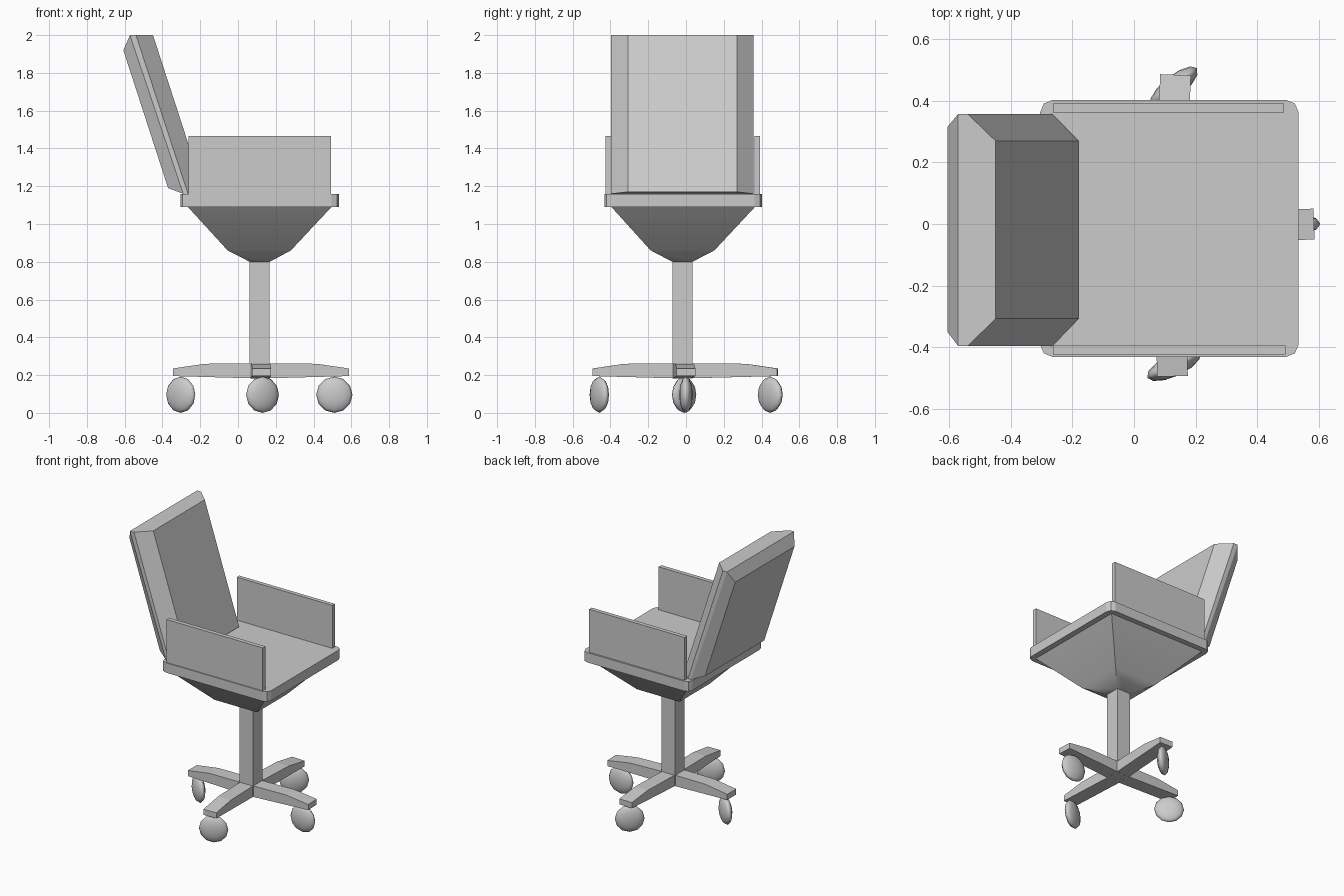
import bpy, bmesh, math
from mathutils import Vector

if "Cube" in bpy.data.objects:
    bpy.data.objects.remove(bpy.data.objects["Cube"])

HUB = Vector((0.115, -0.02, 0))


def finish(name, bm, smooth=False):
    bmesh.ops.recalc_face_normals(bm, faces=bm.faces)
    mesh = bpy.data.meshes.new(name)
    bm.to_mesh(mesh)
    bm.free()
    ob = bpy.data.objects.new(name, mesh)
    bpy.context.collection.objects.link(ob)
    if smooth:
        bpy.ops.object.select_all(action='DESELECT')
        bpy.context.view_layer.objects.active = ob
        ob.select_set(True)
        bpy.ops.object.shade_smooth_by_angle(angle=math.radians(35))
    return ob


def loft(name, rings, smooth=False):
    """Skin a stack of equal-length closed rings and cap both ends."""
    bm = bmesh.new()
    vs = [[bm.verts.new(p) for p in r] for r in rings]
    n = len(vs[0])
    for a, b in zip(vs, vs[1:]):
        for i in range(n):
            j = (i + 1) % n
            bm.faces.new((a[i], a[j], b[j], b[i]))
    bm.faces.new(vs[0])
    bm.faces.new(vs[-1])
    return finish(name, bm, smooth)


def rect(x0, x1, y0, y1, z):
    return [(x0, y0, z), (x1, y0, z), (x1, y1, z), (x0, y1, z)]


def box(name, x0, x1, y0, y1, z0, z1):
    return loft(name, [rect(x0, x1, y0, y1, z0), rect(x0, x1, y0, y1, z1)])


# seat slab with rounded corners
seat = box("seat", -0.305, 0.535, -0.432, 0.403, 1.09, 1.16)
bm = bmesh.new()
bm.from_mesh(seat.data)
upright = [e for e in bm.edges if abs(e.verts[0].co.z - e.verts[1].co.z) > 0.01]
bmesh.ops.bevel(bm, geom=upright, offset=0.04, segments=2, profile=0.5, affect='EDGES')
bm.to_mesh(seat.data)
bm.free()

# tapered pan under the seat
loft("seat_pan", [rect(-0.265, 0.495, -0.395, 0.365, 1.09),
                  rect(-0.055, 0.28, -0.187, 0.15, 0.86),
                  rect(0.062, 0.168, -0.072, 0.034, 0.80)], smooth=True)

# column
box("column", 0.062, 0.168, -0.072, 0.034, 0.19, 0.80)

# armrest panels
box("armrest_front", -0.263, 0.492, -0.425, -0.395, 1.16, 1.465)
box("armrest_back", -0.263, 0.488, 0.362, 0.391, 1.16, 1.465)

# backrest: (top x, top z, bottom x, bottom z, y min, y max) from front to rear
sections = [(-0.45, 2.0, -0.18, 1.17, -0.308, 0.27),
            (-0.54, 2.0, -0.265, 1.16, -0.396, 0.357),
            (-0.572, 2.0, -0.29, 1.16, -0.396, 0.357),
            (-0.607, 1.92, -0.37, 1.19, -0.35, 0.315)]
loft("backrest", [[(tx, y0, tz), (tx, y1, tz), (bx, y1, bz), (bx, y0, bz)]
                  for tx, tz, bx, bz, y0, y1 in sections])


# base arm running from the hub to its tip
def base_arm(name, tip):
    d = Vector((tip[0], tip[1], 0)) - HUB
    length = d.length
    d.normalize()
    side = Vector((-d.y, d.x, 0)) * 0.05
    profile = [(0, 0.182), (length, 0.195), (length, 0.235),
               (length - 0.17, 0.26), (0, 0.262)]
    loft(name, [[HUB + d * t + side * s + Vector((0, 0, z)) for t, z in profile]
                for s in (-1, 1)])


# lens-shaped caster wheel turned about z
def caster(name, x, y, angle):
    bpy.ops.mesh.primitive_uv_sphere_add(segments=12, ring_count=6, radius=1,
                                         location=(x, y, 0.096),
                                         rotation=(math.pi / 2, 0, math.radians(angle)))
    ob = bpy.context.object
    ob.name = name
    ob.scale = (0.096, 0.096, 0.036)
    bpy.ops.object.shade_smooth()


for label, tip, wheel in (("right", (0.585, 0.0), (0.51, 0.0, 0)),
                          ("left", (-0.345, -0.02), (-0.303, -0.01, -37)),
                          ("back", (0.135, 0.485), (0.13, 0.446, 39)),
                          ("front", (0.125, -0.495), (0.13, -0.459, 25))):
    base_arm("base_arm_" + label, tip)
    caster("caster_" + label, *wheel)
